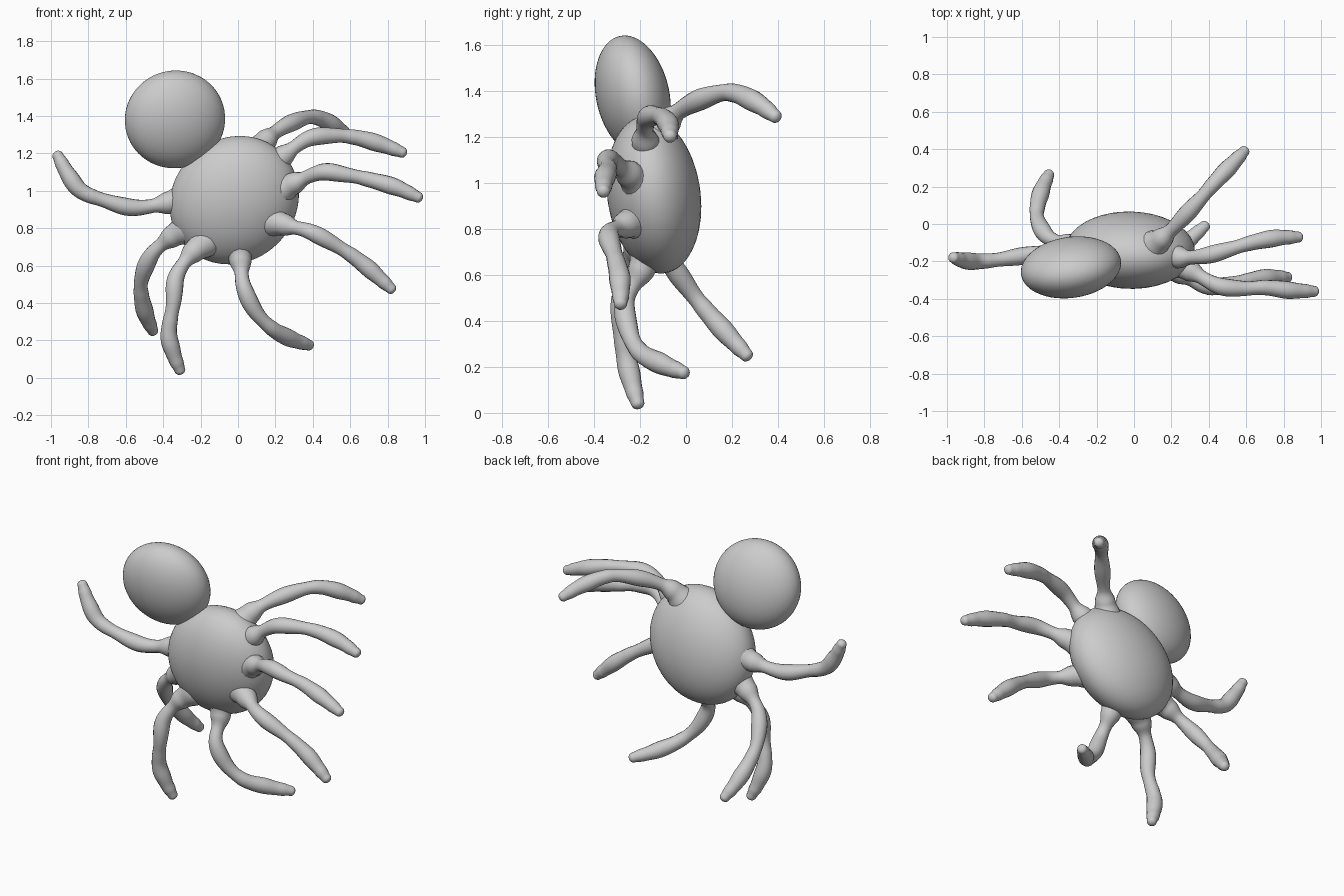
import bpy
from math import radians, sqrt
from mathutils import Matrix, Vector

if "Cube" in bpy.data.objects:
    bpy.data.objects.remove(bpy.data.objects["Cube"])


def ellipsoid(name, loc, radii, tilt):
    """Smooth ellipsoid; tilt = degrees about own y, then x, then z."""
    bpy.ops.mesh.primitive_uv_sphere_add(segments=48, ring_count=32, radius=1)
    ob = bpy.context.object
    ob.name = name
    ry, rx, rz = (radians(a) for a in tilt)
    rot = Matrix.Rotation(rz, 4, 'Z') @ Matrix.Rotation(rx, 4, 'X') @ Matrix.Rotation(ry, 4, 'Y')
    ob.data.transform(rot @ Matrix.Diagonal((*radii, 1)))
    ob.location = loc
    bpy.ops.object.shade_smooth()
    return ob


def spline(points, steps=8):
    """Catmull-Rom samples through the points."""
    p = [Vector(q) for q in points]
    p = [2 * p[0] - p[1]] + p + [2 * p[-1] - p[-2]]
    out = []
    for i in range(1, len(p) - 2):
        a, b, c, d = p[i - 1:i + 3]
        for k in range(steps):
            t = k / steps
            out.append(0.5 * (2 * b + (c - a) * t + (2 * a - 5 * b + 4 * c - d) * t * t
                              + (3 * b - a - 3 * c + d) * t ** 3))
    return out + [p[-2]]


# Leg thickness along its length: flared root, two swollen segments, blunt tip
PROFILE = [(0, .085), (.12, .06), (.22, .037), (.40, .047), (.58, .037),
           (.66, .041), (.80, .047), (.93, .038), (1, .029)]


def thickness(t):
    for (t0, r0), (t1, r1) in zip(PROFILE, PROFILE[1:]):
        if t <= t1:
            u = (t - t0) / (t1 - t0)
            u = u * u * (3 - 2 * u)
            return r0 + (r1 - r0) * u
    return PROFILE[-1][1]


def leg(name, points):
    pts = spline(points)
    dist = [0]
    for a, b in zip(pts, pts[1:]):
        dist.append(dist[-1] + (b - a).length)
    samples = [(p, thickness(d / dist[-1])) for p, d in zip(pts, dist)]
    # rounded tip
    end, r = samples[-1]
    direction = (pts[-1] - pts[-2]).normalized()
    for s in (.3, .6, .85, .97, 1):
        samples.append((end + direction * r * s * .8, r * sqrt(max(1 - s * s, .001))))
    cu = bpy.data.curves.new(name, 'CURVE')
    cu.dimensions = '3D'
    cu.bevel_depth = 1
    cu.bevel_resolution = 6
    cu.use_fill_caps = True
    sp = cu.splines.new('POLY')
    sp.points.add(len(samples) - 1)
    for pt, (co, rad) in zip(sp.points, samples):
        pt.co = (*co, 1)
        pt.radius = rad
    sp.use_smooth = True
    ob = bpy.data.objects.new(name, cu)
    bpy.context.collection.objects.link(ob)
    bpy.ops.object.select_all(action='DESELECT')
    ob.select_set(True)
    bpy.context.view_layer.objects.active = ob
    bpy.ops.object.convert(target='MESH')
    bpy.ops.object.shade_smooth()


# Body and head
ellipsoid("body", (-.02, -.14, .95), (.33, .203, .36), (45, 8, 0))
ellipsoid("head", (-.337, -.232, 1.382), (.27, .157, .265), (0, 12, 8))

# Eight legs, root to tip
leg("left_arm_leg", [(-.28, -.13, .96), (-.40, -.14, .93), (-.56, -.165, .91),
                     (-.72, -.19, .95), (-.84, -.2, 1.0), (-.91, -.195, 1.09), (-.965, -.18, 1.19)])
leg("left_back_leg", [(-.27, -.13, .80), (-.36, -.11, .75), (-.46, -.07, .66), (-.515, .02, .53),
                      (-.515, .10, .43), (-.49, .19, .33), (-.455, .265, .25)])
leg("left_lower_leg", [(-.17, -.19, .73), (-.26, -.23, .65), (-.33, -.27, .54),
                       (-.345, -.285, .40), (-.37, -.26, .24), (-.345, -.235, .13), (-.31, -.21, .04)])
leg("bottom_leg", [(0, -.16, .72), (.015, -.20, .61), (.03, -.265, .49), (.09, -.25, .36),
                   (.18, -.20, .265), (.28, -.10, .21), (.38, -.01, .175)])
leg("right_lower_leg", [(.17, -.21, .84), (.28, -.28, .81), (.40, -.335, .775),
                        (.57, -.31, .68), (.68, -.29, .60), (.76, -.285, .53), (.82, -.285, .475)])
leg("right_middle_leg", [(.22, -.20, 1.0), (.32, -.26, 1.05), (.45, -.33, 1.10),
                         (.58, -.345, 1.085), (.70, -.34, 1.06), (.84, -.355, 1.02), (.965, -.36, .965)])
leg("right_upper_leg", [(.17, -.16, 1.12), (.26, -.18, 1.20), (.38, -.17, 1.28),
                        (.51, -.135, 1.295), (.63, -.10, 1.285), (.76, -.075, 1.25), (.88, -.07, 1.205)])
leg("right_back_leg", [(.10, -.12, 1.20), (.16, -.07, 1.28), (.25, .02, 1.345),
                       (.36, .14, 1.39), (.43, .22, 1.39), (.52, .315, 1.345), (.59, .39, 1.29)])
